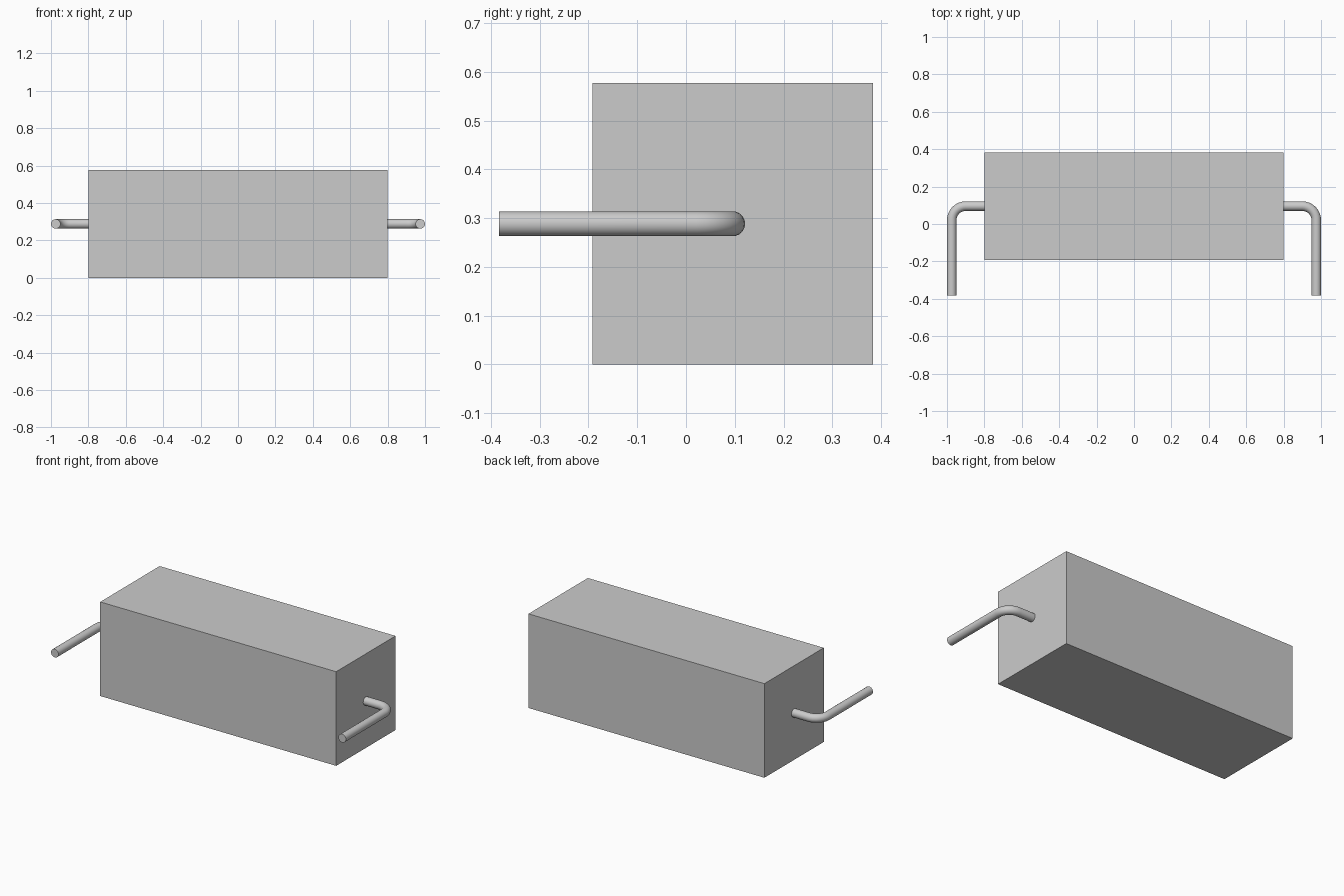
import bpy, bmesh
from math import sin, cos, pi
from mathutils import Vector

if "Cube" in bpy.data.objects:
    bpy.data.objects.remove(bpy.data.objects["Cube"])

W, D, H = 1.6, 0.575, 0.577        # body size
CY, CZ = 0.0957, H / 2             # body axis
R, BEND, SIDES, STEPS = 0.0255, 0.075, 24, 8


def make_object(name, bm):
    bmesh.ops.recalc_face_normals(bm, faces=bm.faces[:])
    mesh = bpy.data.meshes.new(name)
    bm.to_mesh(mesh)
    bm.free()
    ob = bpy.data.objects.new(name, mesh)
    bpy.context.collection.objects.link(ob)
    return ob


# Rectangular component body
bm = bmesh.new()
bmesh.ops.create_cube(bm, size=1)
bmesh.ops.scale(bm, vec=(W, D, H), verts=bm.verts[:])
bmesh.ops.translate(bm, vec=(0, CY, CZ), verts=bm.verts[:])
make_object("body", bm)

# Wire lead path: straight out, rounded bend, straight forward (point, heading angle)
bend_x = 1.0 - R - BEND
path = [(W / 2, CY, 0)]
for i in range(STEPS + 1):
    a = pi / 2 * i / STEPS
    path.append((bend_x + BEND * sin(a), CY - BEND + BEND * cos(a), a))
path.append((1.0 - R, -0.383, pi / 2))

# Sweep a round section along the path
bm = bmesh.new()
rings = []
for x, y, a in path:
    side = Vector((sin(a), cos(a), 0))
    ring = []
    for k in range(SIDES):
        t = 2 * pi * k / SIDES
        ring.append(bm.verts.new(Vector((x, y, CZ)) + side * R * cos(t)
                                 + Vector((0, 0, R * sin(t)))))
    rings.append(ring)
for r0, r1 in zip(rings, rings[1:]):
    for k in range(SIDES):
        n = (k + 1) % SIDES
        bm.faces.new((r0[k], r0[n], r1[n], r1[k]))
bm.faces.new(rings[0])
bm.faces.new(rings[-1])
leads = make_object("wire_leads", bm)

bpy.context.view_layer.objects.active = leads
leads.select_set(True)
bpy.ops.object.shade_smooth_by_angle()

# Second lead on the other side
mirror = leads.modifiers.new("Mirror", 'MIRROR')
mirror.use_axis = (True, False, False)
mirror.use_mirror_merge = False
